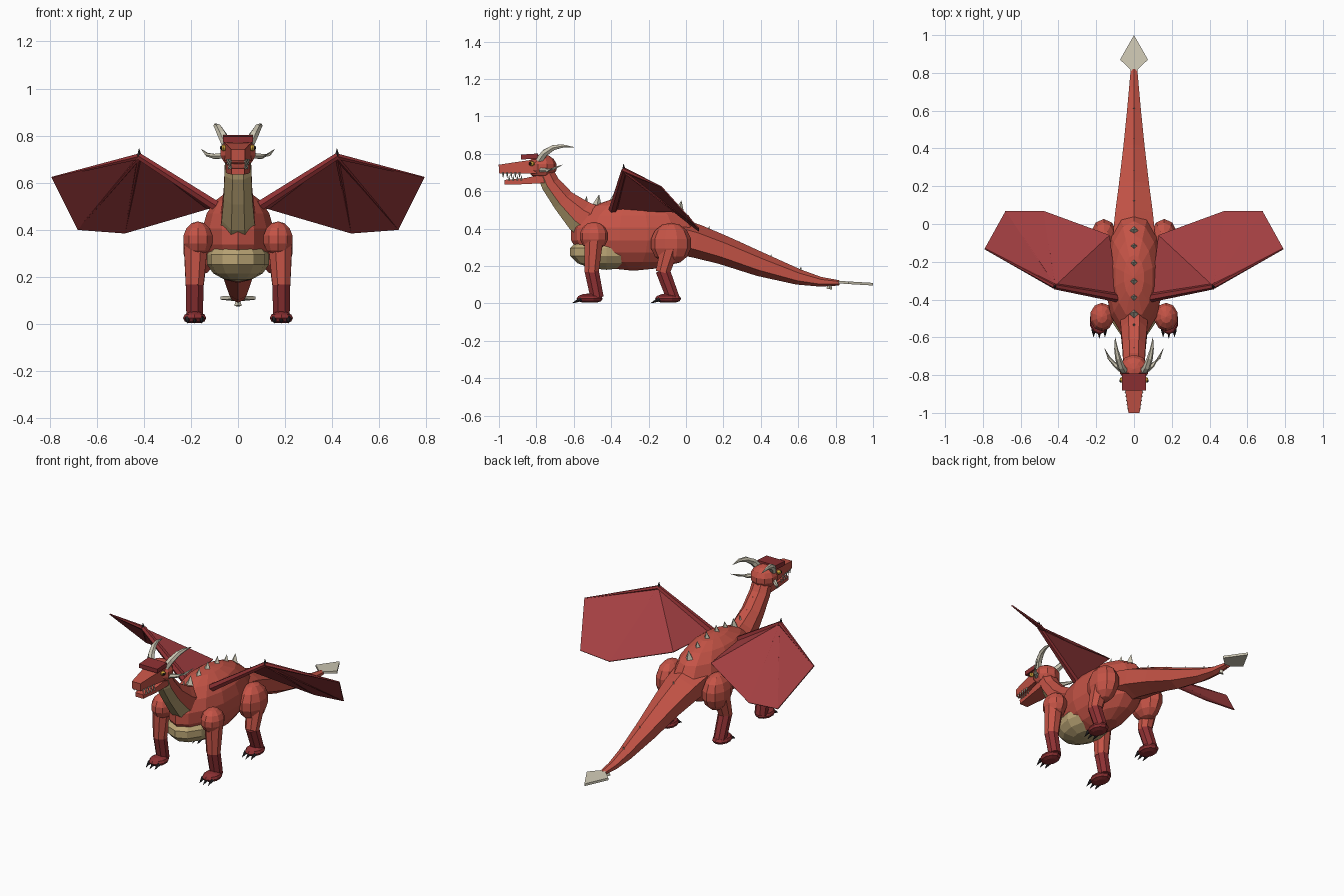
import bpy, bmesh, math
from mathutils import Vector, Matrix

if "Cube" in bpy.data.objects:
    bpy.data.objects.remove(bpy.data.objects["Cube"])


def material(name, r, g, b):
    m = bpy.data.materials.new(name)
    m.diffuse_color = (r, g, b, 1)
    m.use_nodes = True
    m.node_tree.nodes["Principled BSDF"].inputs["Base Color"].default_value = m.diffuse_color
    return m


RED = material("scale red", 0.56, 0.088, 0.062)
DARK = material("dark red", 0.27, 0.03, 0.033)
WING = material("wing crimson", 0.37, 0.05, 0.054)
TAN = material("belly tan", 0.50, 0.38, 0.18)
BONE = material("bone", 0.62, 0.58, 0.46)
BLACK = material("claw black", 0.02, 0.017, 0.02)
AMBER = material("eye amber", 0.6, 0.35, 0.04)


def finish(bm, name, mats):
    bmesh.ops.recalc_face_normals(bm, faces=bm.faces[:])
    me = bpy.data.meshes.new(name)
    bm.to_mesh(me)
    bm.free()
    for m in mats:
        me.materials.append(m)
    ob = bpy.data.objects.new(name, me)
    bpy.context.collection.objects.link(ob)
    return ob


def ball(name, center, radii, mat, seg=10, rings=7, floor=None):
    bm = bmesh.new()
    bmesh.ops.create_uvsphere(bm, u_segments=seg, v_segments=rings, radius=1,
                              matrix=Matrix.Translation(center) @ Matrix.Diagonal((*radii, 1)))
    if floor is not None:
        for v in bm.verts:
            v.co.z = max(v.co.z, floor)
    return finish(bm, name, [mat])


def tube(name, pts, sides, mats, offset=0.0, stripe=()):
    """Loft rings (x, y, z, radius or (side radius, depth radius)) along a path."""
    bm = bmesh.new()
    pos = [Vector(p[:3]) for p in pts]
    rings = []
    for i, p in enumerate(pts):
        t = (pos[min(i + 1, len(pos) - 1)] - pos[max(i - 1, 0)]).normalized()
        ref = Vector((1, 0, 0)) if abs(t.x) < 0.7 else Vector((0, 1, 0))
        u = (ref - t * ref.dot(t)).normalized()
        n = u.cross(t)
        ru, rn = p[3] if isinstance(p[3], tuple) else (p[3], p[3])
        angles = [math.radians(offset) + math.tau * k / sides for k in range(sides)]
        rings.append([bm.verts.new(pos[i] + u * ru * math.cos(a) + n * rn * math.sin(a))
                      for a in angles])
    for a, b in zip(rings, rings[1:]):
        for k in range(sides):
            j = (k + 1) % sides
            f = bm.faces.new((a[k], a[j], b[j], b[k]))
            f.material_index = 1 if k in stripe else 0
    bm.faces.new(rings[0])
    bm.faces.new(rings[-1])
    return finish(bm, name, mats)


def box_loft(name, sections, mat):
    """Tapered box along y from (y, z, half width, half height) sections."""
    q = math.sqrt(2)
    return tube(name, [(0, y, z, (w * q, h * q)) for y, z, w, h in sections], 4, [mat], 45)


def cone(name, base, tip, r, mat, sides=4):
    return tube(name, [(*base, r), (*tip, 0.0008)], sides, [mat])


# Torso and belly plate
ball("torso", (0, -0.28, 0.372), (0.157, 0.34, 0.197), RED, 14, 9)
ball("belly", (0, -0.425, 0.275), (0.135, 0.2, 0.095), TAN, 12, 7)

# Neck with a tan throat stripe
tube("neck", [(0, -0.46, 0.40, (0.085, 0.12)), (0, -0.57, 0.47, (0.075, 0.095)),
              (0, -0.655, 0.55, (0.066, 0.068)), (0, -0.725, 0.64, (0.062, 0.055)),
              (0, -0.765, 0.73, (0.058, 0.045))], 8, [RED, TAN], 22.5, (0, 1, 2))

# Tail and its blade
tube("tail", [(0, -0.08, 0.365, (0.13, 0.10)), (0, 0.05, 0.335, (0.115, 0.09)),
              (0, 0.2, 0.285, (0.092, 0.077)), (0, 0.4, 0.208, (0.065, 0.064)),
              (0, 0.6, 0.142, (0.042, 0.042)), (0, 0.72, 0.116, (0.03, 0.026)),
              (0, 0.82, 0.11, (0.02, 0.014))], 6, [RED], 90)
bm = bmesh.new()
outline = [(0, 0.80), (0.074, 0.87), (0, 1.0), (-0.074, 0.87)]
layers = [[bm.verts.new((x, y, 0.115 - (y - 0.8) * 0.06 + dz)) for x, y in outline]
          for dz in (-0.007, 0.007)]
for ring in layers:
    bm.faces.new(ring)
for k in range(4):
    j = (k + 1) % 4
    bm.faces.new((layers[0][k], layers[0][j], layers[1][j], layers[1][k]))
finish(bm, "tail_blade", [BONE])

# Back spikes: position along y and height of the tip
spikes = [(-0.66, 0.645), (-0.6, 0.59), (-0.535, 0.575), (-0.47, 0.582), (-0.385, 0.595),
          (-0.3, 0.605), (-0.205, 0.6), (-0.115, 0.575), (-0.03, 0.55), (0.12, 0.415),
          (0.28, 0.335), (0.45, 0.262), (0.61, 0.197), (0.77, 0.132)]
for i, (y, z) in enumerate(spikes):
    r = 0.024 if -0.5 < y < 0 else 0.016
    cone(f"back_spike_{i + 1}", (0, y - 0.005, z - 0.055), (0, y + 0.005, z), r, BONE)

# Head
ball("skull", (0, -0.768, 0.73), (0.08, 0.078, 0.068), RED, 10, 7)
box_loft("upper_jaw", [(-0.77, 0.735, 0.062, 0.04), (-0.88, 0.727, 0.046, 0.033),
                       (-1.0, 0.718, 0.029, 0.024)], RED)
box_loft("lower_jaw", [(-0.76, 0.668, 0.052, 0.024), (-0.86, 0.654, 0.042, 0.016),
                       (-0.97, 0.648, 0.027, 0.013)], RED)
box_loft("brow", [(-0.882, 0.783, 0.063, 0.013), (-0.79, 0.788, 0.063, 0.014)], DARK)

for s, side in ((1, "right"), (-1, "left")):
    def nm(part):
        return f"{part}_{side}"

    # Face details
    ball(nm("eye"), (s * 0.062, -0.825, 0.748), (0.014, 0.016, 0.013), AMBER, 8, 6)
    ball(nm("pupil"), (s * 0.07, -0.832, 0.748), (0.008, 0.008, 0.009), BLACK, 6, 4)
    ball(nm("nostril"), (s * 0.015, -0.994, 0.732), (0.007, 0.006, 0.006), BLACK, 6, 4)
    for i in range(5):
        y, x = -0.89 - i * 0.022, s * (0.043 - i * 0.003)
        cone(nm(f"upper_tooth_{i + 1}"), (x, y, 0.7), (x, y, 0.672), 0.007, BONE)
        if i < 4:
            cone(nm(f"lower_tooth_{i + 1}"), (x * 0.88, y + 0.01, 0.658),
                 (x * 0.88, y + 0.01, 0.684), 0.006, BONE)

    # Horns
    tube(nm("horn"), [(s * 0.048, -0.785, 0.765, 0.022), (s * 0.068, -0.755, 0.805, 0.02),
                      (s * 0.084, -0.71, 0.833, 0.016), (s * 0.095, -0.66, 0.842, 0.01),
                      (s * 0.1, -0.6, 0.836, 0.001)], 6, [BONE])
    tube(nm("cheek_horn"), [(s * 0.06, -0.78, 0.715, 0.014), (s * 0.1, -0.745, 0.712, 0.012),
                            (s * 0.132, -0.71, 0.72, 0.008),
                            (s * 0.155, -0.66, 0.742, 0.001)], 6, [BONE])

    # Legs: joint ball, upper leg, lower leg, foot and claws
    for leg, joint, radii, knee_y, ankle_y, foot_y in (
            ("front", (0.17, -0.492, 0.36), (0.066, 0.077, 0.076), -0.505, -0.475, -0.515),
            ("rear", (0.16, -0.08, 0.32), (0.076, 0.11, 0.112), -0.125, -0.07, -0.095)):
        x = s * 0.184
        ball(nm(leg + "_joint"), (s * joint[0], *joint[1:]), radii, RED, 10, 7)
        tube(nm(leg + "_upper_leg"), [(s * 0.178, joint[1], joint[2], 0.056),
                                      (x, knee_y, 0.165, 0.041)], 8, [RED], 22.5)
        tube(nm(leg + "_lower_leg"), [(x, knee_y, 0.178, 0.041),
                                      (x, ankle_y, 0.03, 0.038)], 8, [DARK], 22.5)
        ball(nm(leg + "_foot"), (x, foot_y, 0.026), (0.052, 0.07, 0.028), DARK, 10, 6, 0.004)
        for k in (-1, 0, 1):
            cx = x + k * 0.03
            tip = foot_y - 0.092 + abs(k) * 0.008
            cone(nm(f"{leg}_claw_{k + 2}"), (cx, foot_y - 0.045, 0.024),
                 (cx, tip, 0.003), 0.013, BLACK, 5)

    # Wing membrane: fan from the elbow over the outer points
    elbow = Vector((s * 0.42, -0.33, 0.712))
    tip = Vector((s * 0.79, -0.13, 0.622))
    outer = [Vector((s * 0.09, -0.39, 0.50)), Vector((s * 0.13, -0.06, 0.49)),
             Vector((s * 0.48, 0.068, 0.387)), Vector((s * 0.68, 0.068, 0.402)), tip]
    bm = bmesh.new()
    hub = bm.verts.new(elbow)
    rim = [bm.verts.new(p) for p in outer]
    for a, b in zip(rim, rim[1:]):
        bm.faces.new((hub, a, b))
    wing = finish(bm, nm("wing_membrane"), [WING])
    mod = wing.modifiers.new("thickness", "SOLIDIFY")
    mod.thickness = 0.006
    mod.offset = 0

    # Wing bones and elbow claw
    tube(nm("wing_arm"), [(*outer[0], 0.024), (*elbow, 0.016)], 6, [DARK])
    tube(nm("wing_tip_bone"), [(*elbow, 0.014), (*tip, 0.004)], 6, [DARK])
    for i, end in enumerate(outer[2:4]):
        drop = Vector((0, 0, -0.007))
        tube(nm(f"wing_finger_{i + 1}"), [(*(elbow + drop), 0.009),
                                         (*(end + Vector((0, 0, 0))), 0.003)], 5, [DARK])
    cone(nm("wing_claw"), elbow - Vector((0, 0, 0.005)),
         elbow + Vector((0, -0.005, 0.034)), 0.013, BLACK, 5)
